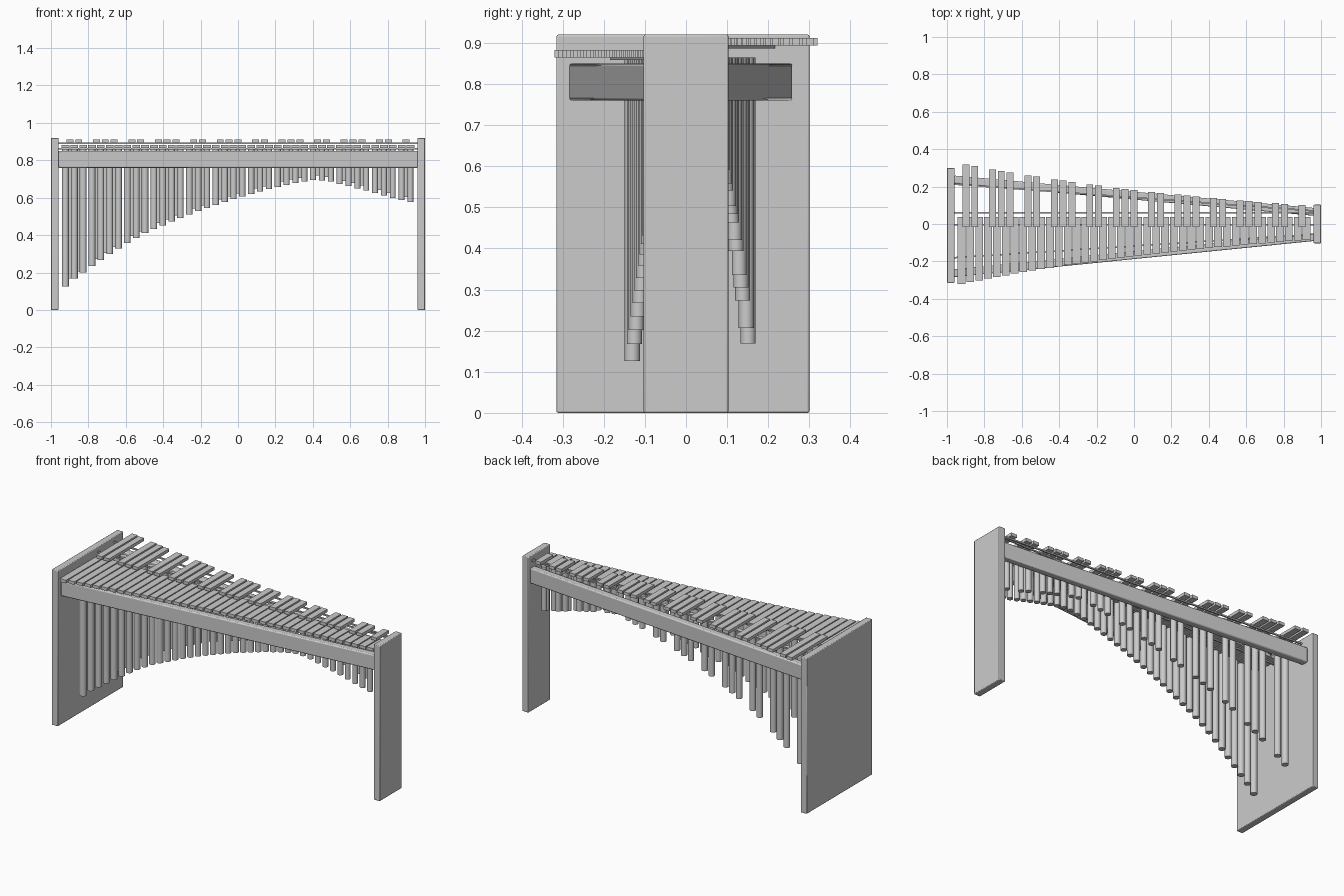
import bpy, bmesh, math
from mathutils import Matrix, Vector

if "Cube" in bpy.data.objects:
    bpy.data.objects.remove(bpy.data.objects["Cube"])

PITCH, X0, LAST = 0.0473, -0.9225, 39


def finish(name, bm, smooth=None):
    bmesh.ops.recalc_face_normals(bm, faces=bm.faces)
    me = bpy.data.meshes.new(name)
    bm.to_mesh(me)
    bm.free()
    ob = bpy.data.objects.new(name, me)
    bpy.context.collection.objects.link(ob)
    if smooth is not None:
        bpy.ops.object.select_all(action='DESELECT')
        ob.select_set(True)
        bpy.context.view_layer.objects.active = ob
        bpy.ops.object.shade_smooth_by_angle(angle=math.radians(smooth))
    return ob


def add_box(bm, x0, x1, y0, y1, z0, z1):
    m = Matrix.Translation(((x0 + x1) / 2, (y0 + y1) / 2, (z0 + z1) / 2))
    bmesh.ops.create_cube(bm, size=1, matrix=m @ Matrix.Diagonal((x1 - x0, y1 - y0, z1 - z0, 1)))


def bevel(ob, width):
    mod = ob.modifiers.new("bevel", 'BEVEL')
    mod.width, mod.segments = width, 2


# End panels: wide at the low notes, narrow at the high notes
for name, dims in (("low_end_panel", (-1, -0.96, -0.315, 0.30)),
                   ("high_end_panel", (0.96, 1, -0.103, 0.103))):
    bm = bmesh.new()
    add_box(bm, *dims, 0, 0.92)
    bevel(finish(name, bm, 40), 0.004)


# Long rails that converge toward the high end
def rail(name, ya, yb, thick, z0, z1):
    bm = bmesh.new()
    add_box(bm, -0.962, 0.962, -thick / 2, thick / 2, z0, z1)
    for v in bm.verts:
        v.co.y += ya if v.co.x < 0 else yb
    return finish(name, bm, 40)


bevel(rail("front_rail", -0.263, -0.07, 0.042, 0.76, 0.85), 0.006)
bevel(rail("back_rail", 0.238, 0.065, 0.042, 0.76, 0.85), 0.006)

# Thin supports beneath the bars
rail("natural_front_support", -0.18, -0.055, 0.008, 0.858, 0.866)
rail("natural_back_support", -0.005, -0.005, 0.008, 0.858, 0.866)
rail("accidental_front_support", 0.06, 0.06, 0.008, 0.887, 0.895)
rail("accidental_back_support", 0.213, 0.07, 0.008, 0.887, 0.895)

# Lower ends of the resonator tubes along x
ARCH = [(-0.93, 0.12), (-0.875, 0.168), (-0.73, 0.27), (-0.59, 0.36), (-0.5, 0.41),
        (-0.3, 0.495), (-0.2, 0.533), (0, 0.60), (0.2, 0.655), (0.32, 0.683),
        (0.42, 0.697), (0.5, 0.685), (0.6, 0.66), (0.7, 0.635), (0.8, 0.605), (0.93, 0.575)]


def arch_z(x):
    for (xa, za), (xb, zb) in zip(ARCH, ARCH[1:]):
        if x <= xb:
            return za + (zb - za) * (x - xa) / (xb - xa)
    return ARCH[-1][1]


# Bars with a tube hanging below each one
def row(label, steps, span, width, z0, tube_shift, lift):
    bars, tubes = bmesh.new(), bmesh.new()
    for i in steps:
        x, t = X0 + PITCH * i, i / LAST
        y0, y1 = span(t)
        add_box(bars, x - width / 2, x + width / 2, y0, y1, z0, z0 + 0.018)
        zb = arch_z(x) + lift
        r = 0.0185 - 0.003 * t
        m = Matrix.Translation(Vector((x, (y0 + y1) / 2 + tube_shift, (zb + 0.864) / 2)))
        bmesh.ops.create_cone(tubes, cap_ends=True, segments=24, radius1=r, radius2=r,
                              depth=0.864 - zb, matrix=m)
    finish(label + "_bars", bars)
    finish(label + "_resonators", tubes, 40)


row("natural", range(LAST + 1),
    lambda t: (0.037 - 0.357 * (0.122 / 0.357) ** t, 0.037), 0.041, 0.865, 0.011, 0)
row("accidental", [i + 0.5 for i in range(LAST) if i % 7 not in (2, 6)],
    lambda t: (-0.015, -0.015 + 0.339 * (0.115 / 0.339) ** t), 0.037, 0.894, -0.001, 0.022)
